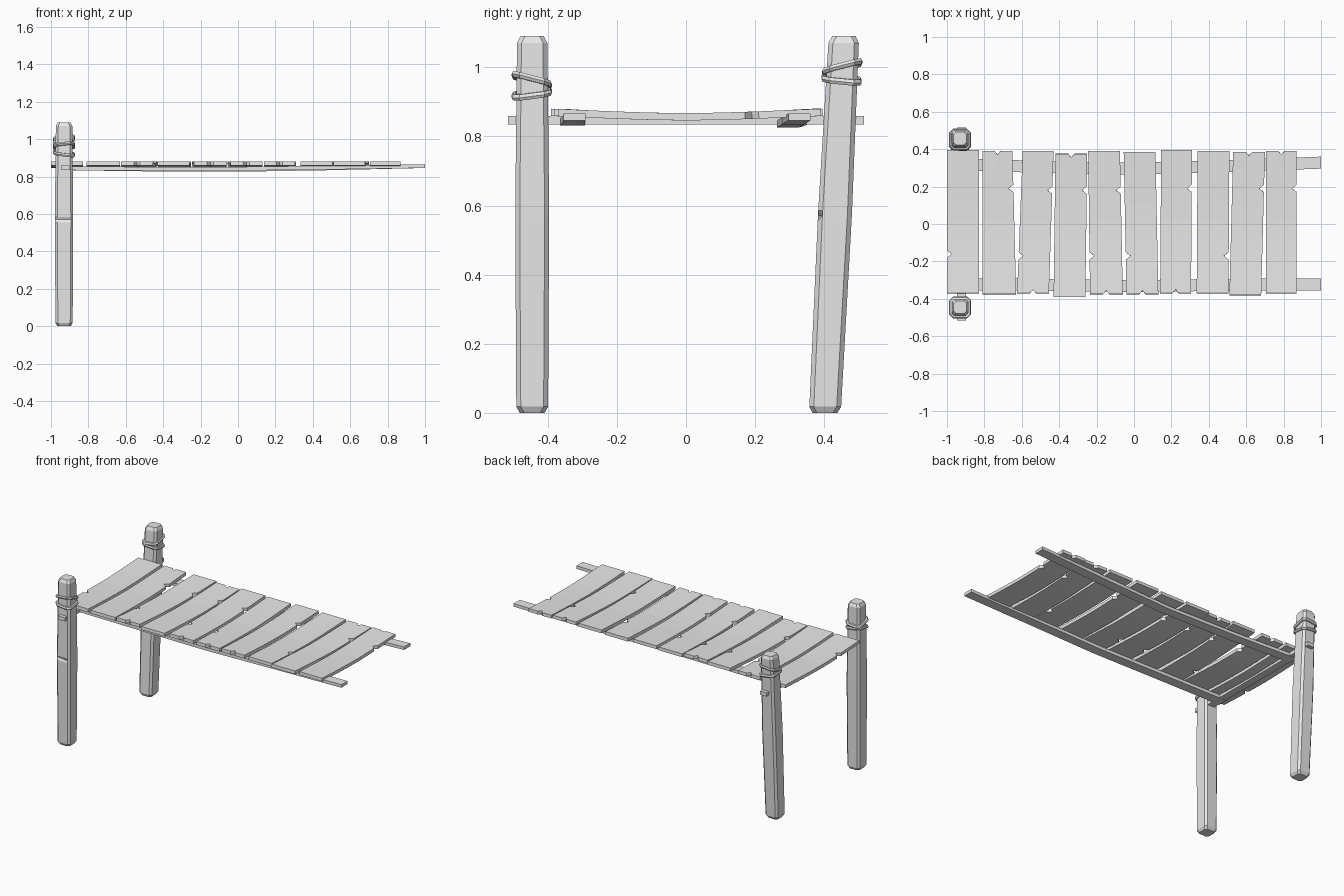
import bpy, bmesh, math
from mathutils import Vector, Matrix

cube = bpy.data.objects.get("Cube")
if cube:
    bpy.data.objects.remove(cube)

wood = bpy.data.materials.new("pale_grey_wood")
wood.use_nodes = True
GREY = (0.8, 0.8, 0.8, 1)
wood.diffuse_color = GREY
wood.node_tree.nodes["Principled BSDF"].inputs["Base Color"].default_value = GREY


def finish(name, bm):
    bmesh.ops.recalc_face_normals(bm, faces=bm.faces)
    mesh = bpy.data.meshes.new(name)
    bm.to_mesh(mesh)
    bm.free()
    mesh.materials.append(wood)
    ob = bpy.data.objects.new(name, mesh)
    bpy.context.collection.objects.link(ob)
    return ob


def loft(name, rings, closed=False):
    """Skin a list of equal-sized point rings, capping open ends."""
    bm = bmesh.new()
    rows = [[bm.verts.new(p) for p in ring] for ring in rings]
    n = len(rows[0])
    pairs = list(zip(rows, rows[1:])) + ([(rows[-1], rows[0])] if closed else [])
    for a, b in pairs:
        for i in range(n):
            j = (i + 1) % n
            bm.faces.new((a[i], a[j], b[j], b[i]))
    if not closed:
        bm.faces.new(rows[0])
        bm.faces.new(rows[-1])
    return finish(name, bm)


# Deck planks: sagging strips with V-shaped cracks in the edges and ends
def plank(name, back, front, y0, y1, left=None, right=None, end=None):
    cracks = [c for c in (left, right) if c is not None]
    ys = {y0 + (y1 - y0) * i / 8 for i in range(9)}
    ys = {y for y in ys if all(abs(y - c) > 0.03 for c in cracks)}
    for c in cracks:
        ys |= {c - 0.02, c, c + 0.02}
    bm = bmesh.new()
    rows = []
    for y in sorted(ys):
        t = (y - y0) / (y1 - y0)
        xa = front[0] + (back[0] - front[0]) * t + (0.025 if y == left else 0)
        xb = front[1] + (back[1] - front[1]) * t - (0.025 if y == right else 0)
        z = 0.867 + 0.013 * min(1, abs(y) / 0.38) ** 1.5
        row = []
        for k, f in enumerate((0, 0.4, 0.5, 0.6, 1)):
            dy = 0
            if k == 2 and end == "front" and y == min(ys):
                dy = 0.02
            if k == 2 and end == "back" and y == max(ys):
                dy = -0.02
            row.append(bm.verts.new((xa + (xb - xa) * f, y + dy, z)))
        rows.append(row)
    for a, b in zip(rows, rows[1:]):
        for i in range(4):
            bm.faces.new((a[i], a[i + 1], b[i + 1], b[i]))
    ob = finish(name, bm)
    mod = ob.modifiers.new("thickness", "SOLIDIFY")
    mod.thickness = 0.021
    mod.offset = -1


# back edge x, front edge x, y range, left crack, right crack, end crack
PLANKS = [
    ((-1.0, -.83), (-1.0, -.83), -.37, .395, -.16, None, None),
    ((-.81, -.65), (-.81, -.63), -.375, .39, None, .19, "back"),
    ((-.595, -.43), (-.625, -.455), -.37, .39, -.17, .18, "front"),
    ((-.42, -.25), (-.43, -.26), -.39, .375, None, .18, "back"),
    ((-.245, -.075), (-.235, -.06), -.375, .39, -.17, .18, "front"),
    ((-.055, .115), (-.04, .13), -.375, .385, -.17, None, "front"),
    ((.145, .31), (.14, .305), -.37, .395, None, .19, "front"),
    ((.34, .51), (.335, .505), -.37, .39, None, -.17, None),
    ((.53, .70), (.51, .68), -.38, .385, None, .19, "back"),
    ((.705, .87), (.705, .87), -.37, .39, None, .19, "back"),
]
for i, spec in enumerate(PLANKS):
    plank(f"deck_plank_{i + 1}", *spec)


# Long rails under the deck, bowing down in the middle
def rail(name, path, drop):
    rings = []
    for x, y in path:
        s = 1 - min(1, abs(x) / 0.95) ** 1.5
        z = 0.85 + 0.006 * x - drop * s
        rings.append([(x, y + a, z + b) for a, b in
                      ((-.032, -.01), (.032, -.01), (.032, .01), (-.032, .01))])
    loft(name, rings)


rail("front_rail", [(-.95, -.323), (-.5, -.325), (0, -.332), (.5, -.325), (1, -.323)], 0.008)
rail("back_rail", [(-.95, .32), (-.5, .305), (0, .295), (.5, .31), (1, .328)], 0.014)

# Cross beam pegged through both posts
loft("cross_beam", [[(-.922 + a, y, .847 + b) for a, b in
                     ((-.024, -.012), (.024, -.012), (.024, .012), (-.024, .012))]
                    for y in (-.515, .515)])


# Posts: chamfered square columns with a small crack in one corner
def outline(h, c):
    return [(h, -h + c), (h, h - c), (h - c, h), (-h + c, h),
            (-h, h - c), (-h, -h + c), (-h + c, -h), (h - c, -h)]


def post(name, x, y_low, y_high, crack):
    rings = []
    for z, h in ((0, .036), (.018, .046), (.555, .049), (.57, .049), (.585, .049),
                 (1.07, .044), (1.09, .034)):
        cy = y_low + (y_high - y_low) * z / 1.09
        ring = [Vector((x + a, cy + b, z)) for a, b in outline(h, .013)]
        if z == .57:
            ring[crack] = ring[crack].lerp(Vector((x, cy, z)), 0.25)
        rings.append(ring)
    loft(name, rings)


post("front_post", -.93, -.445, -.445, 6)
post("back_post", -.93, .402, .457, 7)


# Rope bindings: tilted loops hugging the posts
def rope(name, y, z, slope_y, slope_x):
    path = [Vector((-.93 + a, y + b, z + slope_y * b + slope_x * a))
            for a, b in outline(.05, .018)]
    mid = Vector((-.93, y, z))
    rings = []
    for p in path:
        out = (p - mid).normalized()
        rings.append([p + out * .01 * math.cos(t) + Vector((0, 0, .01 * math.sin(t)))
                      for t in (k * math.tau / 6 for k in range(6))])
    loft(name, rings, closed=True)


rope("front_rope_upper", -.446, .963, -.26, .1)
rope("front_rope_lower", -.446, .923, .13, -.12)
rope("back_rope_upper", .452, 1.0, .26, .1)
rope("back_rope_lower", .450, .965, -.1, -.12)
